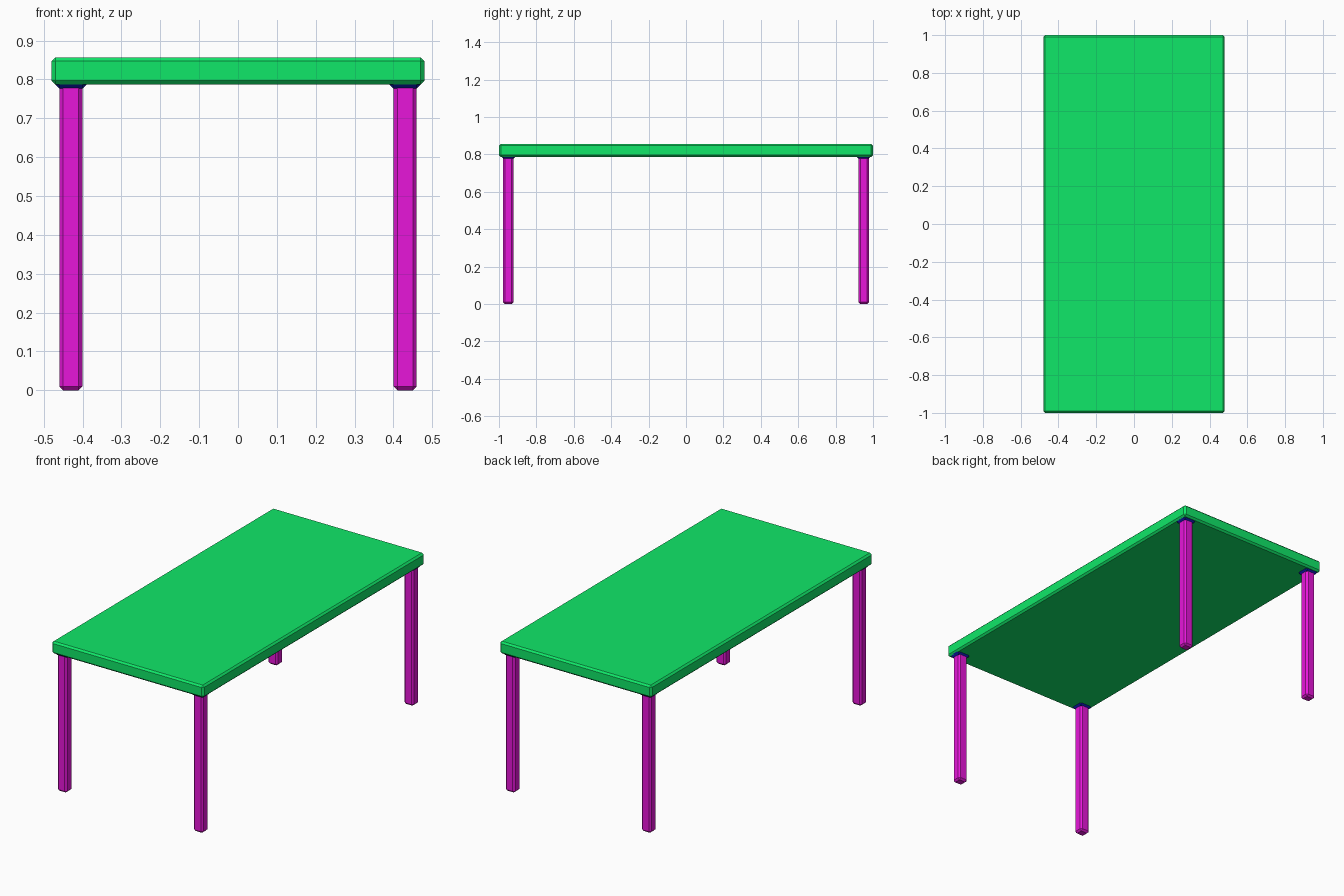
import bpy
import bmesh

if "Cube" in bpy.data.objects:
    bpy.data.objects.remove(bpy.data.objects["Cube"])


def material(name, color):
    mat = bpy.data.materials.new(name)
    mat.diffuse_color = (*color, 1)
    mat.use_nodes = True
    mat.node_tree.nodes["Principled BSDF"].inputs["Base Color"].default_value = mat.diffuse_color
    return mat


def chamfered_box(name, size, center, chamfer, mat):
    bm = bmesh.new()
    bmesh.ops.create_cube(bm, size=1)
    bmesh.ops.scale(bm, vec=size, verts=bm.verts)
    mesh = bpy.data.meshes.new(name)
    bm.to_mesh(mesh)
    bm.free()
    mesh.materials.append(mat)
    obj = bpy.data.objects.new(name, mesh)
    obj.location = center
    bpy.context.collection.objects.link(obj)
    bevel = obj.modifiers.new("chamfer", 'BEVEL')
    bevel.width = chamfer
    bevel.segments = 1
    return obj


green = material("top_green", (0.005, 0.80, 0.14))
magenta = material("leg_magenta", (0.80, 0.008, 0.70))
navy = material("plate_navy", (0.004, 0.01, 0.42))

# Table top
chamfered_box("table_top", (0.96, 2.0, 0.07), (0, 0, 0.822), 0.01, green)

# Four legs, each with a mounting plate let into the top
for y_name, y in (("front", -0.95), ("back", 0.95)):
    for x_name, x in (("left", -0.43), ("right", 0.43)):
        place = f"{y_name}_{x_name}"
        chamfered_box(f"{place}_leg", (0.06, 0.056, 0.79), (x, y, 0.395), 0.01, magenta)
        chamfered_box(f"{place}_plate", (0.086, 0.08, 0.03), (x, y, 0.792), 0.013, navy)
